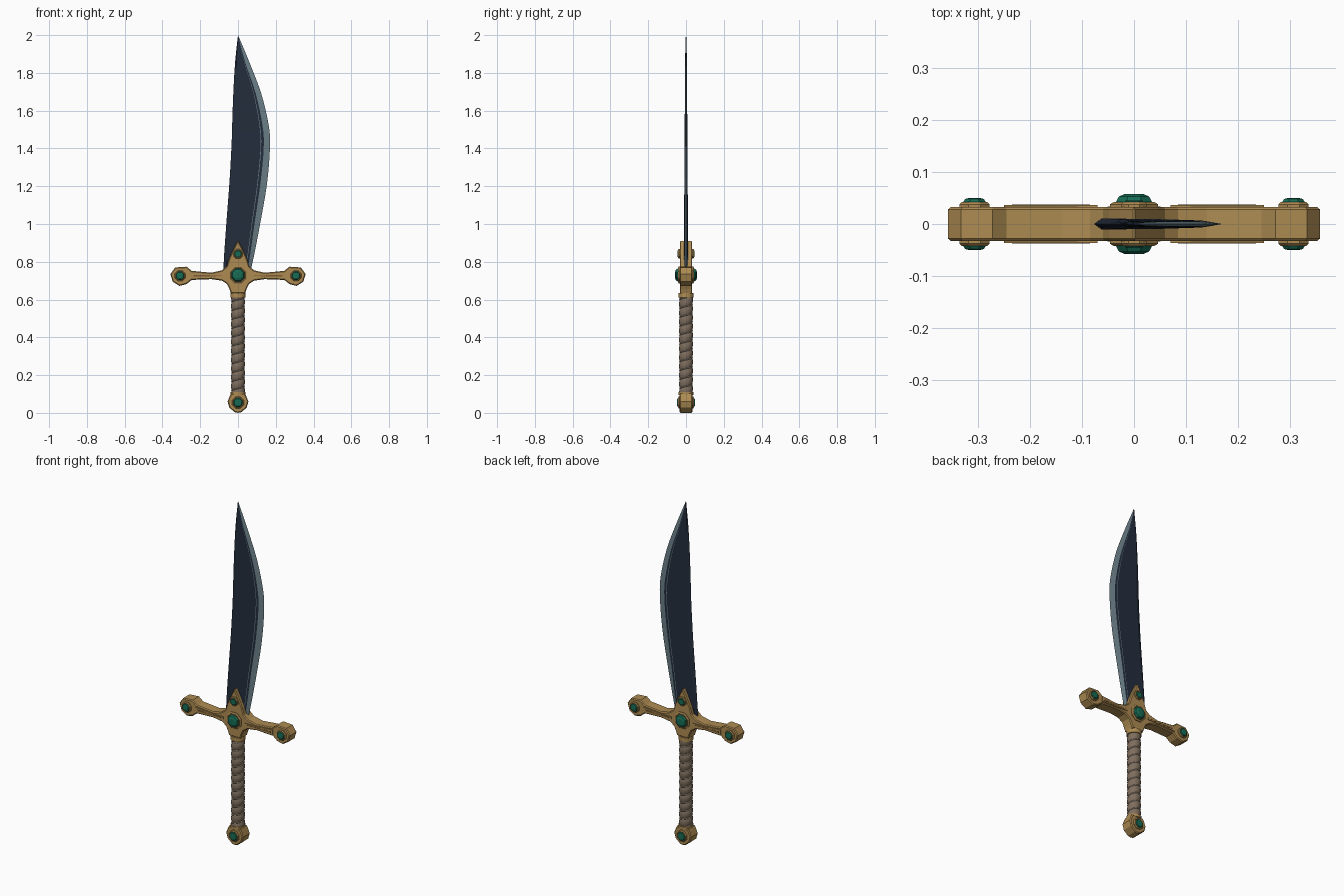
import bpy, bmesh, math

cube = bpy.data.objects.get("Cube")
if cube:
    bpy.data.objects.remove(cube)


def material(name, color, rough=0.5):
    m = bpy.data.materials.new(name)
    m.use_nodes = True
    m.diffuse_color = (*color, 1)
    bsdf = m.node_tree.nodes["Principled BSDF"]
    bsdf.inputs["Base Color"].default_value = (*color, 1)
    bsdf.inputs["Roughness"].default_value = rough
    return m


GOLD = material("gold", (0.42, 0.26, 0.085))
BRONZE = material("dark bronze", (0.2, 0.11, 0.035))
NAVY = material("navy steel", (0.017, 0.026, 0.046))
STEEL = material("pale steel", (0.15, 0.22, 0.25))
GREEN = material("green gem", (0.008, 0.15, 0.09))
LEATHER = material("grip leather", (0.21, 0.155, 0.11))
CORD = material("pale cord", (0.4, 0.34, 0.27))


def finish(name, bm, *mats, smooth=False):
    bmesh.ops.remove_doubles(bm, verts=bm.verts, dist=1e-5)
    bmesh.ops.recalc_face_normals(bm, faces=bm.faces)
    mesh = bpy.data.meshes.new(name)
    bm.to_mesh(mesh)
    bm.free()
    for m in mats:
        mesh.materials.append(m)
    ob = bpy.data.objects.new(name, mesh)
    bpy.context.collection.objects.link(ob)
    if smooth:
        bpy.ops.object.select_all(action="DESELECT")
        ob.select_set(True)
        bpy.context.view_layer.objects.active = ob
        bpy.ops.object.shade_smooth_by_angle(angle=math.radians(40))
    return ob


def skin(bm, rows, closed=True):
    """Join rows of points with quads; return faces by column."""
    vs = [[bm.verts.new(p) for p in row] for row in rows]
    n = len(rows[0])
    faces = []
    for a, b in zip(vs, vs[1:]):
        for i in range(n if closed else n - 1):
            j = (i + 1) % n
            faces.append((i, bm.faces.new((a[i], a[j], b[j], b[i]))))
    return vs, faces


def prism(name, outline, y0, y1, mat, bevel=0.0):
    bm = bmesh.new()
    vs, _ = skin(bm, [[(x, y, z) for x, z in outline] for y in (y0, y1)])
    for ring in vs:
        bm.faces.new(ring)
    ob = finish(name, bm, mat)
    if bevel:
        mod = ob.modifiers.new("edge bevel", "BEVEL")
        mod.width = bevel
        mod.segments = 1
        mod.limit_method = "ANGLE"
        mod.angle_limit = math.radians(75)
    return ob


def mirrored(half):
    return half + [(-x, z) for x, z in reversed(half) if x > 0]


def lathe_y(name, x, z, side, profile, mat, sides):
    """Turn (radius, depth) pairs around the y axis."""
    bm = bmesh.new()
    rows = [[(x + r * math.cos((i + 0.5) * math.tau / sides), side * d,
              z + r * math.sin((i + 0.5) * math.tau / sides))
             for i in range(sides)] for r, d in profile]
    vs, _ = skin(bm, rows)
    bm.faces.new(vs[0])
    bm.faces.new(vs[-1])
    return finish(name, bm, mat)


# Blade: (height, spine x, bevel x, edge x, half thickness)
stations = [(0.70, -0.078, 0.035, 0.052, 0.011), (0.81, -0.075, 0.06, 0.08, 0.011),
            (1.0, -0.062, 0.087, 0.117, 0.010), (1.21, -0.046, 0.118, 0.153, 0.009),
            (1.4, -0.035, 0.136, 0.169, 0.008), (1.52, -0.031, 0.130, 0.163, 0.007),
            (1.69, -0.025, 0.094, 0.123, 0.006), (1.86, -0.015, 0.037, 0.059, 0.005),
            (2.0, 0.0, 0.0, 0.0, 0.001)]


def spline(points, steps):
    out = []
    for k in range(len(points) - 1):
        p = [points[max(0, min(len(points) - 1, k + d))] for d in (-1, 0, 1, 2)]
        for s in range(steps):
            t = s / steps
            out.append([b + 0.5 * t * (c - a + t * (2 * a - 5 * b + 4 * c - d
                        + t * (3 * (b - c) + d - a))) for a, b, c, d in zip(*p)])
    return out + [list(points[-1])]


rows = []
for z, spine, bev, edge, t in spline(stations, 4):
    w = bev - spine
    front = [(spine + 0.12 * w, t), (bev - 0.10 * w, 0.85 * t),
             (bev - 0.08 * w, 0.85 * t), (bev, 0.75 * t)]
    rows.append([(spine, 0, z)] + [(x, -y, z) for x, y in front] + [(edge, 0, z)]
                + [(x, y, z) for x, y in reversed(front)])
bm = bmesh.new()
vs, faces = skin(bm, rows)
bm.faces.new(vs[0])
for column, f in faces:
    f.material_index = 1 if column in (2, 4, 5, 7) else 0
finish("blade", bm, NAVY, STEEL)

# Cross guard with knobbed ends and a pointed centre
guard_half = [(0, 0.915), (0.028, 0.86), (0.048, 0.815), (0.06, 0.775), (0.085, 0.755),
              (0.14, 0.742), (0.245, 0.752), (0.272, 0.774), (0.333, 0.77),
              (0.358, 0.735), (0.346, 0.695), (0.31, 0.672), (0.272, 0.682),
              (0.245, 0.704), (0.14, 0.708), (0.085, 0.70), (0.058, 0.682),
              (0.045, 0.655), (0.037, 0.632)]
prism("cross_guard", mirrored(guard_half), -0.033, 0.033, GOLD, 0.005)

# Raised arm panels, each with an engraved sliver
panel = [(0.07, 0.733), (0.15, 0.734), (0.25, 0.742), (0.25, 0.714), (0.15, 0.717), (0.07, 0.719)]
sliver = [(0.085, 0.727), (0.235, 0.731), (0.235, 0.721), (0.085, 0.724)]
for sx, hand in ((1, "left"), (-1, "right")):
    for sy, face in ((-1, "front"), (1, "back")):
        prism(f"{hand}_arm_panel_{face}", [(sx * x, z) for x, z in panel],
              sy * 0.03, sy * 0.037, GOLD)
        prism(f"{hand}_arm_engraving_{face}", [(sx * x, z) for x, z in sliver],
              sy * 0.036, sy * 0.038, BRONZE)

# Pommel
pommel_half = [(0.037, 0.102), (0.044, 0.088), (0.055, 0.06), (0.046, 0.028), (0.018, 0.004), (0, 0)]
prism("pommel", pommel_half + [(-x, z) for x, z in reversed(pommel_half) if x > 0],
      -0.034, 0.034, GOLD, 0.005)

# Gems in rims: (name, x, z, radius, outermost depth)
gems = [("centre", 0, 0.73, 0.037, 0.058), ("upper", 0, 0.842, 0.02, 0.045),
        ("left_end", 0.307, 0.726, 0.023, 0.05), ("right_end", -0.307, 0.726, 0.023, 0.05),
        ("pommel", 0, 0.055, 0.025, 0.047)]
for name, x, z, r, top in gems:
    for side, face in ((-1, "front"), (1, "back")):
        lathe_y(f"{name}_rim_{face}", x, z, side,
                [(r * 1.35, 0.03), (r * 1.35, 0.038), (r * 1.15, 0.042), (r, 0.04)], GOLD, 8)
        lathe_y(f"{name}_rim_groove_{face}", x, z, side,
                [(r * 1.1, 0.036), (r * 1.1, 0.0425)], BRONZE, 8)
        lathe_y(f"{name}_gem_{face}", x, z, side,
                [(r, 0.036), (r, 0.043), (r * 0.85, 0.6 * top + 0.4 * 0.043 + 0.001),
                 (r * 0.5, top)], GREEN, 8)

# Grip wrapped in a spiral leather strip
low, high, pitch, seg = 0.10, 0.62, 0.047, 24
rows = []
count = 110
for k in range(count + 1):
    z = low + (high - low) * k / count
    ring = []
    for i in range(seg):
        a = math.tau * i / seg
        r = 0.0325 + 0.0045 * abs(math.sin(math.pi * z / pitch - a / 2))
        ring.append((r * math.cos(a), r * math.sin(a), z))
    rows.append(ring)
bm = bmesh.new()
vs, _ = skin(bm, rows)
bm.faces.new(vs[0])
bm.faces.new(vs[-1])
finish("grip", bm, LEATHER, smooth=True)

# Thin cord lying in the spiral groove
bm = bmesh.new()
turns = (high - low) / pitch
total = int(turns * seg)
rows = []
for k in range(total + 1):
    z = low + (high - low) * k / total
    a = math.tau * z / pitch
    rows.append([((0.0335 + 0.0028 * math.cos(b)) * math.cos(a),
                  (0.0335 + 0.0028 * math.cos(b)) * math.sin(a),
                  z + 0.0028 * math.sin(b)) for b in (0, 1.57, 3.14, 4.71)])
skin(bm, rows)
finish("grip_cord", bm, CORD, smooth=True)

# Collars at both ends of the grip
for name, z, depth in (("upper_collar", 0.622, 0.024), ("lower_collar", 0.103, 0.016)):
    bm = bmesh.new()
    bmesh.ops.create_cone(bm, cap_ends=True, segments=16, radius1=0.041, radius2=0.041, depth=depth)
    bmesh.ops.translate(bm, verts=bm.verts, vec=(0, 0, z))
    finish(name, bm, GOLD, smooth=True)
